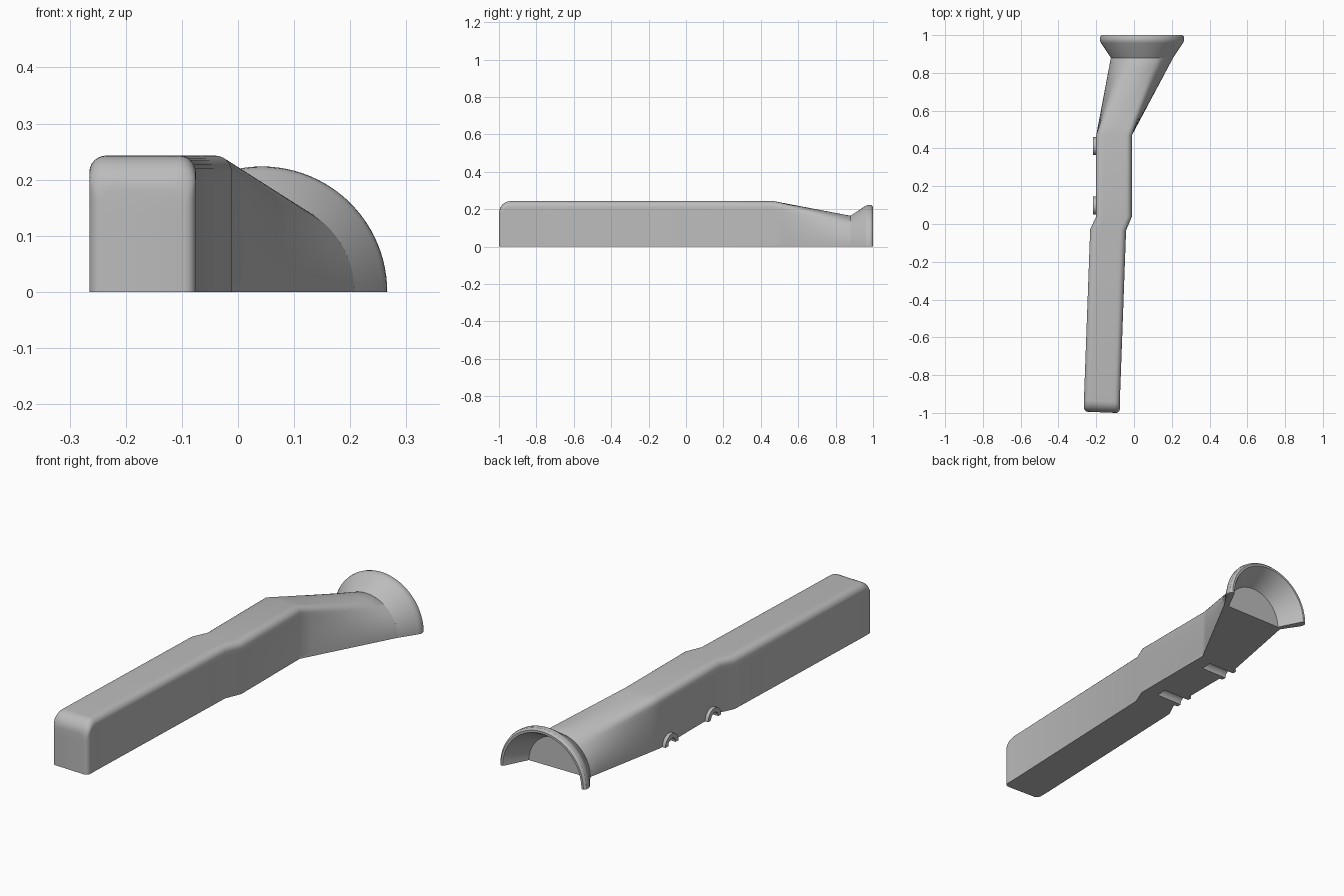
import bpy, bmesh
from math import sin, cos, pi, radians, sqrt

if "Cube" in bpy.data.objects:
    bpy.data.objects.remove(bpy.data.objects["Cube"], do_unlink=True)

HEIGHT = 0.243
BELL_X = 0.0425

grey = bpy.data.materials.new("plain_grey")
grey.use_nodes = True
grey.diffuse_color = (0.5, 0.5, 0.5, 1)
grey.node_tree.nodes["Principled BSDF"].inputs["Base Color"].default_value = (0.5, 0.5, 0.5, 1)


def finish(bm, name, smooth=True):
    bmesh.ops.recalc_face_normals(bm, faces=bm.faces)
    mesh = bpy.data.meshes.new(name)
    bm.to_mesh(mesh)
    bm.free()
    obj = bpy.data.objects.new(name, mesh)
    bpy.context.collection.objects.link(obj)
    mesh.materials.append(grey)
    if smooth:
        shade(obj)
    return obj


def shade(obj):
    bpy.ops.object.select_all(action='DESELECT')
    obj.select_set(True)
    bpy.context.view_layer.objects.active = obj
    bpy.ops.object.shade_smooth_by_angle(angle=radians(28))


def loft(sections, closed=False):
    """Skin matching point loops; cap the ends unless the sweep closes."""
    bm = bmesh.new()
    loops = [[bm.verts.new(p) for p in s] for s in sections]
    n = len(loops[0])
    for a, b in zip(loops, loops[1:]):
        for i in range(n):
            j = (i + 1) % n
            bm.faces.new((a[i], a[j], b[j], b[i]))
    bm.faces.new(loops[0])
    bm.faces.new(loops[-1])
    return bm


SIDE, CORNER, TOP = 12, 6, 8


def box_section(y, left, right, top=HEIGHT, r=0.03, shear=0.0):
    """Rectangle with rounded top corners, from bottom right over to bottom left."""
    pts = [(right, (top - r) * i / SIDE) for i in range(SIDE)]
    for i in range(CORNER + 1):
        a = pi / 2 * i / CORNER
        pts.append((right - r + r * cos(a), top - r + r * sin(a)))
    for i in range(1, TOP):
        pts.append((right - r + (left - right + 2 * r) * i / TOP, top))
    for i in range(CORNER + 1):
        a = pi / 2 * (1 + i / CORNER)
        pts.append((left + r + r * cos(a), top - r + r * sin(a)))
    pts += [(left, (top - r) * (1 - i / SIDE)) for i in range(1, SIDE + 1)]
    return [(x, y + shear * (right - x), z) for x, z in pts]


def round_section(y, radius):
    """Half circle with points matching those of the box section."""
    low, high = 50, 64
    degs = [low * i / SIDE for i in range(SIDE)]
    degs += [low + (high - low) * i / CORNER for i in range(CORNER + 1)]
    degs += [high + (180 - 2 * high) * i / TOP for i in range(1, TOP)]
    degs += [180 - d for d in reversed(degs[:SIDE + CORNER + 1])]
    return [(BELL_X + radius * cos(radians(d)), y, radius * sin(radians(d))) for d in degs]


# Body: rounded front end, straight handle, small jog, straight grip, neck
sections = []
for k in range(9):
    a = pi / 2 * (1 - k / 8)
    d = 0.06 * (1 - sin(a))
    inset = 0.02 - sqrt(0.02 ** 2 - max(0.02 - d, 0) ** 2)
    sections.append(box_section(-1 + d, -0.265 + inset, -0.075 - inset,
                                HEIGHT - 0.06 * (1 - cos(a)), shear=0.04))
sections += [
    box_section(-0.035, -0.232, -0.042, shear=0.04),
    box_section(0.04, -0.2, -0.011),
    box_section(0.47, -0.2, -0.011),
]
start, end = sections[-1], round_section(0.88, 0.165)
for k in range(1, 9):
    t = k / 8
    sections.append([tuple(p + (q - p) * t for p, q in zip(a, b)) for a, b in zip(start, end)])
sections.append(round_section(0.89, 0.16))
body = finish(loft(sections), "body", smooth=False)

# Flared bell: a wall profile (radius, y) swept through half a turn
profile = [(0.165, 0.88), (0.216, 0.957), (0.222, 0.968), (0.2235, 0.98), (0.221, 0.992),
           (0.213, 1.0), (0.203, 1.0), (0.196, 0.99), (0.145, 0.89)]
bell = [[(BELL_X + r * cos(pi * i / 48), y, r * sin(pi * i / 48)) for r, y in profile]
        for i in range(49)]
finish(loft(bell), "bell")

# Side loops with a channel cut into the underside behind each
for label, y in (("front", 0.097), ("rear", 0.412)):
    ring = []
    for i in range(25):
        a = pi * i / 24
        ring.append([(x, y + r * cos(a), r * sin(a)) for x, r in
                     ((-0.19, 0.027), (-0.216, 0.027), (-0.216, 0.048), (-0.19, 0.048))])
    finish(loft(ring), label + "_side_loop")

    bpy.ops.mesh.primitive_cylinder_add(vertices=48, radius=0.027, depth=0.2,
                                        location=(-0.18, y, 0), rotation=(0, pi / 2, 0))
    cutter = bpy.context.object
    cutter.name = label + "_channel_cutter"
    cutter.hide_render = True
    cutter.display_type = 'WIRE'
    cut = body.modifiers.new(label + "_channel", 'BOOLEAN')
    cut.operation = 'DIFFERENCE'
    cut.object = cutter
    bpy.context.view_layer.objects.active = body
    bpy.ops.object.modifier_apply(modifier=cut.name)
    bpy.data.objects.remove(cutter, do_unlink=True)

# The loops' inner ends sit inside the body, so clear them from the channels' mouths
shade(body)
